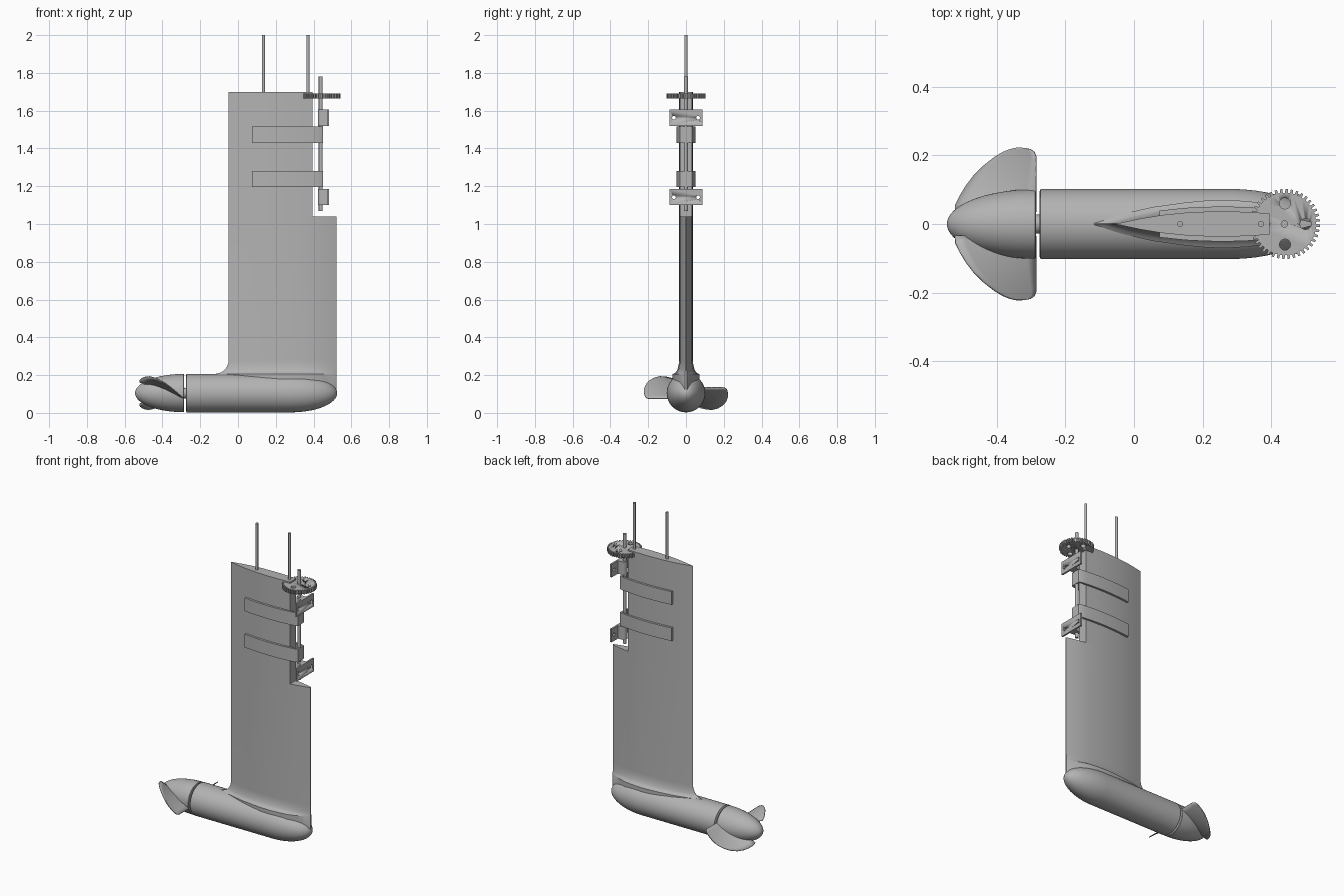
import bpy, bmesh, math
from mathutils import Vector

cube = bpy.data.objects.get("Cube")
if cube:
    bpy.data.objects.remove(cube)

grey = bpy.data.materials.new("plain grey")
grey.use_nodes = True
grey.diffuse_color = (0.45, 0.45, 0.45, 1)
grey.node_tree.nodes["Principled BSDF"].inputs["Base Color"].default_value = (0.45, 0.45, 0.45, 1)

AXIS_Z = 0.105      # height of the pod axis
SHAFT_X = 0.438     # steering shaft position


def activate(ob):
    bpy.ops.object.select_all(action="DESELECT")
    ob.select_set(True)
    bpy.context.view_layer.objects.active = ob


def finish(name, bm, angle=30):
    bmesh.ops.recalc_face_normals(bm, faces=bm.faces)
    mesh = bpy.data.meshes.new(name)
    bm.to_mesh(mesh)
    bm.free()
    mesh.materials.append(grey)
    ob = bpy.data.objects.new(name, mesh)
    bpy.context.collection.objects.link(ob)
    activate(ob)
    bpy.ops.object.shade_smooth_by_angle(angle=math.radians(angle))
    return ob


def loft(name, rings, closed_ends=True, angle=30):
    """Skin a list of equal-length closed rings."""
    bm = bmesh.new()
    rows = [[bm.verts.new(p) for p in ring] for ring in rings]
    n = len(rows[0])
    for a, b in zip(rows, rows[1:]):
        for i in range(n):
            j = (i + 1) % n
            bm.faces.new((a[i], a[j], b[j], b[i]))
    if closed_ends:
        bm.faces.new(rows[0])
        bm.faces.new(rows[-1])
    return finish(name, bm, angle)


def prism(name, outline, z0, z1, angle=30):
    return loft(name, [[(x, y, z) for x, y in outline] for z in (z0, z1)], angle=angle)


def circle(x, y, r, n=24):
    return [(x + r * math.cos(math.tau * i / n), y + r * math.sin(math.tau * i / n)) for i in range(n)]


def lathe(name, profile, n=64):
    """Turn an (x, radius) profile about the pod axis."""
    rings = [[(x, y, AXIS_Z + z) for y, z in circle(0, 0, r, n)] for x, r in profile]
    return loft(name, rings)


def cut(ob, cutter):
    mod = ob.modifiers.new("hole", "BOOLEAN")
    mod.operation = "DIFFERENCE"
    mod.object = cutter
    mod.solver = "EXACT"
    activate(ob)
    bpy.ops.object.modifier_apply(modifier=mod.name)
    bpy.data.objects.remove(cutter)


def mirrored(half):
    """Close a half outline (x, y) across y = 0."""
    return half + [(x, -y) for x, y in reversed(half)]


def ellipse_end(x0, length, r, steps=20):
    angles = [math.pi / 2 * i / steps for i in range(steps + 1)]
    return [(x0 + length * math.sin(a), max(r * math.cos(a), 0.0005)) for a in angles]


# Foil section from tail to nose
foil_keys = [(-0.05, 0.001), (0.02, 0.016), (0.08, 0.026), (0.15, 0.033), (0.21, 0.036),
             (0.27, 0.037), (0.33, 0.035), (0.395, 0.031), (0.45, 0.021), (0.5, 0.010), (0.522, 0.003)]

# Lower strut, flared into the pod by a rounded fillet
rings = []
R = 0.075
for z in [0.12] + [0.205 + R * i / 8 for i in range(9)] + [1.04]:
    h = min(max((z - 0.205) / R, 0), 1)
    flare = 1 - math.sqrt(1 - (1 - h) ** 2)
    half = []
    for x, y in foil_keys:
        tail = max(0, (0.15 - x) / 0.2)
        half.append((x - R * flare * tail, y * (1 + 0.9 * flare)))
    rings.append([(x, y, z) for x, y in mirrored(half)])
loft("strut", rings)

# Upper strut with its nose cut away for the steering shaft
prism("strut_head", mirrored([p for p in foil_keys if p[0] < 0.4]), 1.04, 1.70)

# Pod body, drive shaft and spinning tail hub
lathe("pod", [(-0.275, 0.095), (-0.272, 0.102)] + ellipse_end(0.28, 0.245, 0.102))
lathe("drive_shaft", [(-0.30, 0.028), (-0.26, 0.028)], 32)
lathe("propeller_hub", [(-0.285, 0.098)] + ellipse_end(-0.288, -0.257, 0.101))

# Two twisted propeller blades: span, front edge, rear edge
sections = [(0.035, -0.285, -0.522), (0.055, -0.285, -0.52), (0.08, -0.285, -0.508),
            (0.11, -0.285, -0.49), (0.14, -0.285, -0.467), (0.17, -0.285, -0.437),
            (0.195, -0.285, -0.405), (0.21, -0.291, -0.38), (0.218, -0.302, -0.36), (0.222, -0.32, -0.342)]
for name, side in (("right_blade", -1), ("left_blade", 1)):
    bm = bmesh.new()
    rows = []
    for span, front, rear in sections:
        slope = 0.28 + 2.6 * span
        row = []
        for i in range(9):
            x = front + (rear - front) * i / 8
            rise = -0.03 + slope * (-0.285 - x)
            row.append(bm.verts.new((x, side * span, AXIS_Z - side * rise)))
        rows.append(row)
    for a, b in zip(rows, rows[1:]):
        for i in range(8):
            bm.faces.new((a[i], a[i + 1], b[i + 1], b[i]))
    blade = finish(name, bm, 40)
    thick = blade.modifiers.new("thickness", "SOLIDIFY")
    thick.thickness = 0.005
    thick.offset = 0

# Straps wrapping the strut and the steering shaft
outer = [(0.075, 0.039)] + [(x, y + 0.014) for x, y in foil_keys if 0.1 < x < 0.35]
outer += [(0.395, 0.043), (0.435, 0.038), (0.45, 0.031)]
inner = [(0.075, 0.024)] + [(x, y - 0.001) for x, y in foil_keys if 0.1 < x < 0.4] + [(0.437, 0.026)]
band = mirrored(outer) + [(x, -y) for x, y in inner] + list(reversed(inner))
for name, z in (("lower_strap", 1.195), ("upper_strap", 1.43)):
    prism(name, band, z, z + 0.085)

# Steering shaft and its mounting brackets
prism("steering_shaft", circle(SHAFT_X, 0, 0.0105), 1.07, 1.78)
arc = [(0.447 - 0.024 * math.cos(a), 0.024 * math.sin(a)) for a in [math.pi / 2 * i / 8 for i in range(9)]]
for label, z in (("lower", 1.10), ("upper", 1.52)):
    prism(label + "_bracket_clamp", mirrored(arc + [(0.475, 0.024)]), z, z + 0.085)
    plate = prism(label + "_bracket_plate", mirrored([(0.471, 0.088), (0.482, 0.088)]), z, z + 0.085)
    for side in (-1, 1):
        hole = [[(x, side * 0.064 + u, z + 0.042 + v) for u, v in circle(0, 0, 0.010, 16)] for x in (0.45, 0.5)]
        cut(plate, loft("hole_cutter", hole))

# Toothed gear with lightening holes
teeth = 40
outline = []
for i in range(teeth):
    for step, r in ((0.0, 0.091), (0.42, 0.091), (0.5, 0.102), (0.92, 0.102)):
        a = math.tau * (i + step) / teeth
        outline.append((0.44 + r * math.cos(a), r * math.sin(a)))
gear = prism("gear", outline, 1.665, 1.691, 5)
for i in range(4):
    a = math.pi / 2 * i
    cut(gear, prism("hole_cutter", circle(0.44 + 0.06 * math.cos(a), 0.06 * math.sin(a), 0.016), 1.6, 1.75))

# Mounting rods rising from the top
for name, x in (("rear_rod", 0.135), ("front_rod", 0.37)):
    prism(name, circle(x, 0, 0.0085), 1.6, 2.0)
